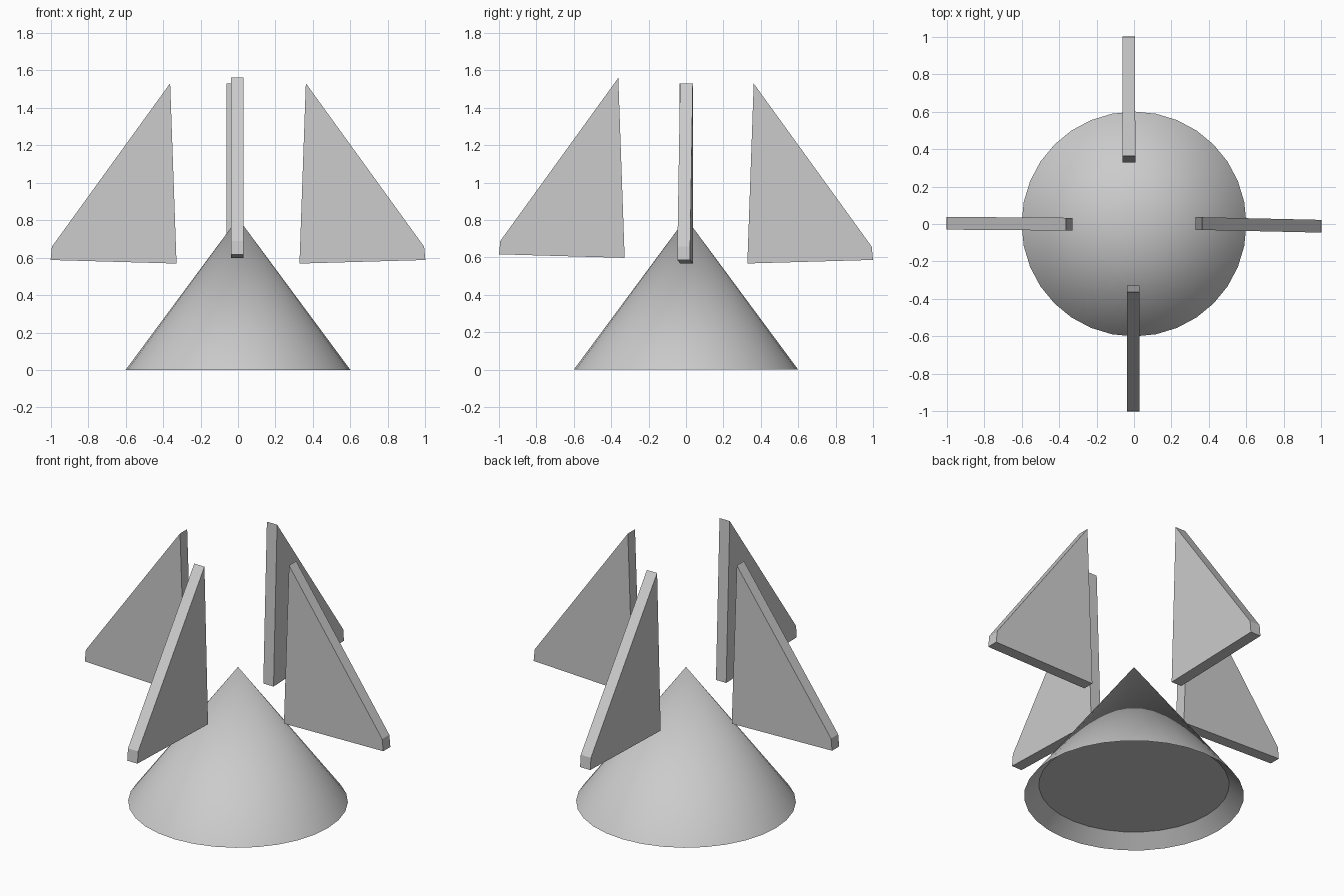
import bpy, bmesh
from math import radians, cos, sin, pi

if "Cube" in bpy.data.objects:
    bpy.data.objects.remove(bpy.data.objects["Cube"])

SIDES = 32
RADIUS, HEIGHT = 0.6, 0.81
FIN_PROFILE = [(0.328, 0.568), (1.0, 0.587), (0.993, 0.658), (0.362, 1.53)]
FIN_THICKNESS = 0.068


def add_object(name, bm):
    bmesh.ops.recalc_face_normals(bm, faces=bm.faces)
    mesh = bpy.data.meshes.new(name)
    bm.to_mesh(mesh)
    bm.free()
    obj = bpy.data.objects.new(name, mesh)
    bpy.context.collection.objects.link(obj)
    return obj


def ring(bm, r, z):
    return [bm.verts.new((r * cos(2 * pi * i / SIDES), r * sin(2 * pi * i / SIDES), z))
            for i in range(SIDES)]


# Nose cone with a shallow recessed underside
bm = bmesh.new()
apex = bm.verts.new((0, 0, HEIGHT))
rim = ring(bm, RADIUS, 0)
recess = ring(bm, 0.52, 0.07)
for i in range(SIDES):
    j = (i + 1) % SIDES
    bm.faces.new((rim[i], rim[j], apex))
    bm.faces.new((rim[j], rim[i], recess[i], recess[j]))
bm.faces.new(recess[::-1])
cone = add_object("cone", bm)
bpy.context.view_layer.objects.active = cone
cone.select_set(True)
bpy.ops.object.shade_smooth_by_angle(angle=radians(30))


# Flat fins floating around the cone; inner/outer are small sideways shifts
def add_fin(name, angle, inner, outer, lift=0.0):
    a = radians(angle)
    bm = bmesh.new()
    sides = []
    for half in (-FIN_THICKNESS / 2, FIN_THICKNESS / 2):
        loop = []
        for r, z in FIN_PROFILE:
            t = (r - 0.33) / 0.67
            s = half + inner + (outer - inner) * t
            loop.append(bm.verts.new((r * cos(a) - s * sin(a),
                                      r * sin(a) + s * cos(a), z + lift)))
        sides.append(loop)
        bm.faces.new(loop)
    n = len(FIN_PROFILE)
    for i in range(n):
        j = (i + 1) % n
        bm.faces.new((sides[0][i], sides[0][j], sides[1][j], sides[1][i]))
    add_object(name, bm)


add_fin("right_fin", 0, 0.003, -0.012)
add_fin("back_fin", 90, 0.027, 0.028)
add_fin("left_fin", 180, 0.001, -0.004)
add_fin("front_fin", 270, -0.004, -0.004, lift=0.03)
